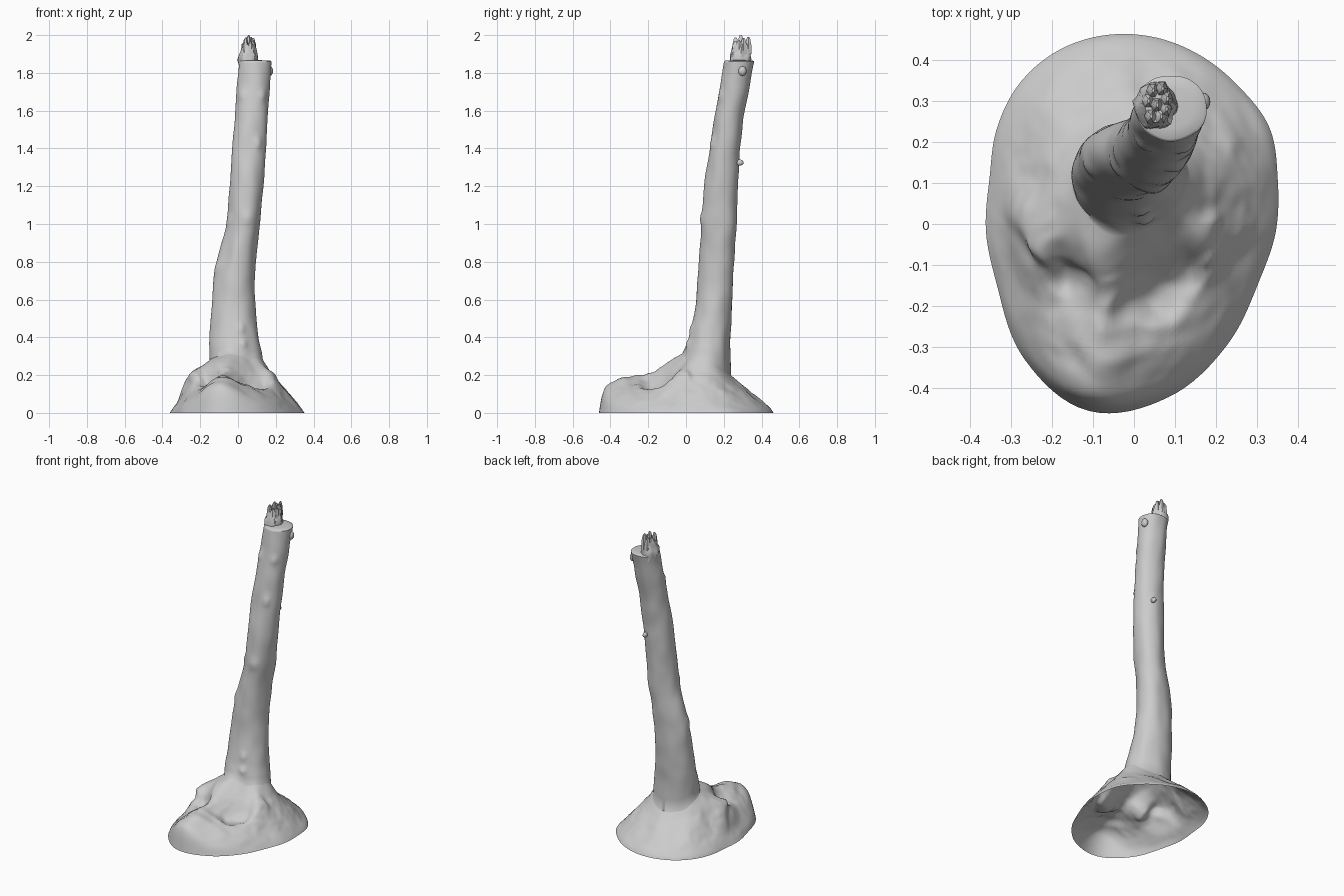
import bpy, bmesh, math
from mathutils import Vector, noise

if "Cube" in bpy.data.objects:
    bpy.data.objects.remove(bpy.data.objects["Cube"])

SEG = 144


def spline(rows, u, cyclic=False):
    """Catmull-Rom through rows (tuples), u in row units."""
    n = len(rows)
    i = math.floor(u) if cyclic else min(int(u), n - 2)
    f = u - i
    p = [rows[k % n] if cyclic else rows[max(0, min(n - 1, k))] for k in range(i - 1, i + 3)]
    return [0.5 * (2 * b + (c - a) * f + (2 * a - 5 * b + 4 * c - d) * f * f
                   + (3 * b - a - 3 * c + d) * f ** 3) for a, b, c, d in zip(*p)]


def curve(values, u, cyclic=False):
    return spline([(v,) for v in values], u, cyclic)[0]


def finish(bm, name, angle=50):
    me = bpy.data.meshes.new(name)
    bmesh.ops.recalc_face_normals(bm, faces=bm.faces)
    bm.to_mesh(me)
    bm.free()
    ob = bpy.data.objects.new(name, me)
    bpy.context.collection.objects.link(ob)
    bpy.context.view_layer.objects.active = ob
    ob.select_set(True)
    bpy.ops.object.shade_smooth_by_angle(angle=math.radians(angle))
    ob.select_set(False)
    return ob


def skin(bm, rings):
    for a, b in zip(rings, rings[1:]):
        n = len(a)
        for i in range(n):
            bm.faces.new((a[i], a[(i + 1) % n], b[(i + 1) % n], b[i]))


# Root mound: outline radius, then heights from rim to trunk, every 20 degrees
CENTRE = (-0.01, 0.11)
RADIUS = [.36, .362, .348, .346, .35, .355, .358, .355, .346,
          .342, .373, .419, .51, .574, .54, .47, .405, .378]
STEPS = [0, .06, .2, .4, .6, .8, 1]
HEIGHT = [
    (.02, .06, .11, .16, .21, .28), (.02, .05, .10, .14, .19, .26),
    (.02, .05, .09, .13, .17, .23), (.02, .05, .09, .13, .16, .21),
    (.02, .05, .08, .12, .16, .20), (.02, .05, .09, .12, .16, .20),
    (.02, .05, .08, .12, .16, .21), (.02, .05, .10, .14, .17, .22),
    (.02, .05, .09, .14, .19, .25), (.02, .06, .11, .16, .22, .27),
    (.02, .07, .18, .22, .25, .285), (.03, .07, .16, .225, .26, .295),
    (.05, .10, .13, .14, .25, .305), (.13, .17, .195, .21, .25, .315),
    (.06, .11, .135, .13, .22, .305), (.03, .08, .12, .13, .21, .285),
    (.02, .06, .13, .20, .24, .29), (.02, .06, .12, .17, .22, .285)]

# Root ledges overhanging the front: x, y, size, outward push
LEDGES = [(-.22, -.06, .05, .035), (-.07, -.07, .06, .030), (.13, -.09, .045, .022)]

# Trunk rows: z, x left, x right, y front, y back
TRUNK = [
    (.29, -.152, .130, -.01, .236), (.40, -.150, .110, .015, .236),
    (.55, -.140, .092, .048, .242), (.72, -.127, .088, .063, .25),
    (.86, -.095, .095, .072, .256), (1.0, -.062, .115, .08, .265),
    (1.2, -.045, .135, .095, .275), (1.4, -.030, .148, .125, .286),
    (1.6, -.015, .160, .157, .312), (1.75, -.003, .171, .185, .34),
    (1.86, .003, .178, .202, .362)]

# Soft bumps on the bark: x, y, z, size, height
BUMPS = [(.11, .13, 1.43, .04, .016), (.13, .18, 1.68, .04, .010),
         (.02, .02, .45, .035, .014), (.03, .0, .36, .035, .014),
         (.05, .085, 1.03, .05, .010), (-.125, .13, .77, .06, .010),
         (-.05, .14, 1.02, .05, .008), (.03, .20, 1.68, .04, .012)]


def trunk_point(row, a):
    z, x0, x1, y0, y1 = row
    c, s = math.cos(a), math.sin(a)
    p = Vector(((x0 + x1) / 2 + (x1 - x0) / 2 * c, (y0 + y1) / 2 + (y1 - y0) / 2 * s, z))
    d = .005 * noise.noise(Vector((p.x * 14, p.y * 14, p.z * 8)))
    # fuller towards the back right around the bend
    b = a - math.pi / 4
    d += .006 * (math.cos(b) + math.cos(3 * b)) * math.exp(-((z - .85) / .3) ** 2)
    for x, y, bz, size, h in BUMPS:
        d += h * math.exp(-(p - Vector((x, y, bz))).length_squared / (size * .6) ** 2)
    return p + Vector((c, s, 0)) * d


bm = bmesh.new()
angles = [math.tau * i / SEG for i in range(SEG)]
rings = []
M = 42
for j in range(M + 1):
    u = 6 * j / M
    t = curve(STEPS, u)
    ring = []
    for a in angles:
        k = a / math.tau * 18
        r = curve(RADIUS, k, True)
        z = curve([0] + spline(HEIGHT, k, True), u)
        out = Vector((math.cos(a), math.sin(a), 0))
        outer = Vector((CENTRE[0], CENTRE[1], 0)) + out * r
        p = outer.lerp(trunk_point(TRUNK[0], a), t)
        p.z = z
        # rougher towards the front
        w = math.sin(math.pi * max(0, min(1, t))) * (.4 + .6 * max(0, -math.sin(a)))
        q = p.copy()
        p += (noise.noise_vector(q * 11) * .014 + noise.noise_vector(q * 24) * .008) * w
        for x, y, size, push in LEDGES:
            g = math.exp(-((q.x - x) ** 2 + (q.y - y) ** 2) / size ** 2)
            p += out * push * g * max(0, min(1, (z - .14) / .08))
        p.z = max(0, p.z)
        ring.append(bm.verts.new(p))
    rings.append(ring)

# Trunk shaft continues from the mound
N = 80
for j in range(3, N + 1):
    row = spline(TRUNK, 10 * j / N)
    ring = []
    for i, a in enumerate(angles):
        p = trunk_point(row, a)
        if j < 8:
            p.z = rings[M][i].co.z + (TRUNK[1][0] - rings[M][i].co.z) * j / 8
        ring.append(bm.verts.new(p))
    rings.append(ring)

# Cut top, slightly dished
top = rings[-1]
mid = Vector((.09, .282, 1.865))
for f in (.93, .6, .25):
    rings.append([bm.verts.new(mid.lerp(v.co, f) + Vector((0, 0, .004))) for v in top])
skin(bm, rings)
bm.faces.new(rings[-1])
finish(bm, "trunk_and_roots")


# Broken wood on the cut: a low shoulder and a cluster of ragged slivers
def sliver(name, rows, n=20, rough=.01):
    bm = bmesh.new()
    rings = []
    for z, x, y, rx, ry in rows:
        ring = []
        for i in range(n):
            b = math.tau * i / n
            p = Vector((x + rx * math.cos(b), y + ry * math.sin(b), z))
            ring.append(bm.verts.new(p + noise.noise_vector(p * 40) * rough * min(1, rx / .03)))
        rings.append(ring)
    skin(bm, rings)
    bm.faces.new(rings[-1])
    finish(bm, name, 40)


sliver("splinter_base", [(1.83, .056, .286, .048, .058), (1.87, .052, .286, .052, .058),
                         (1.895, .052, .288, .048, .056), (1.91, .055, .292, .040, .052),
                         (1.95, .057, .294, .033, .048)], 28)
TIPS = [(.04, .262, 1.988), (.065, .262, 1.968), (.055, .29, 2.0), (.08, .305, 1.985),
        (.034, .30, 1.97), (.068, .33, 1.99), (.045, .325, 1.975), (.078, .28, 1.972)]
for i, (x, y, z) in enumerate(TIPS):
    sliver("splinter_tip_%d" % (i + 1), [(1.90, x, y, .016, .020), (1.95, x, y, .015, .018),
                                         (z - .012, x, y, .009, .012),
                                         (z, x + .002, y, .003, .006)], 6, .002)

# Small twig stubs
for name, loc, size in (("back_knot", (.09, .285, 1.325), (.013, .02, .016)),
                        ("right_knot", (.168, .298, 1.81), (.018, .022, .026))):
    bm = bmesh.new()
    bmesh.ops.create_uvsphere(bm, u_segments=16, v_segments=10, radius=1)
    for v in bm.verts:
        v.co = Vector(loc) + Vector(v.co[k] * size[k] for k in range(3))
    finish(bm, name)
